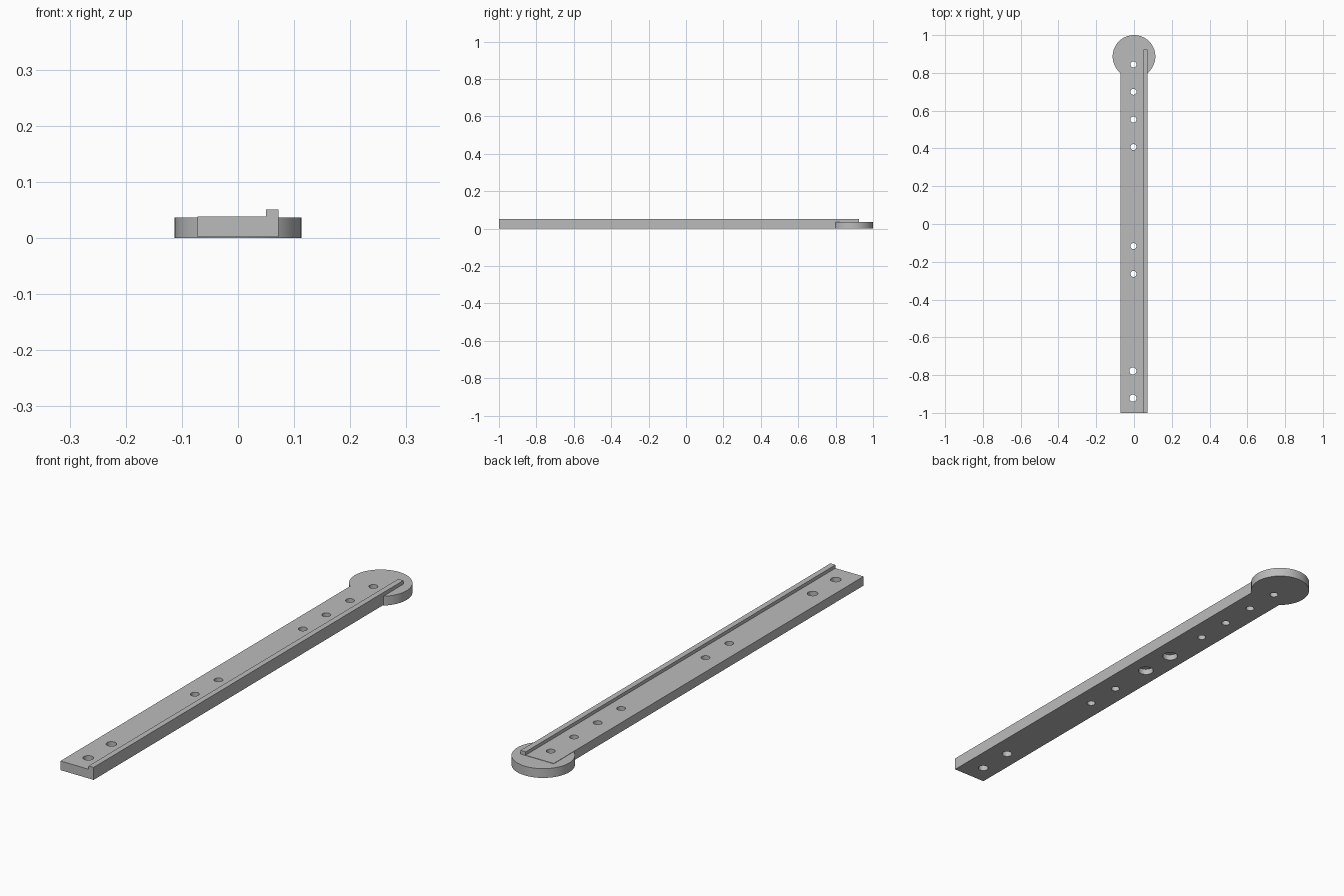
import bpy, bmesh
from mathutils import Matrix

cube = bpy.data.objects.get("Cube")
if cube:
    bpy.data.objects.remove(cube, do_unlink=True)

GREY = (0.5, 0.5, 0.5, 1)
grey = bpy.data.materials.new("plain grey")
grey.use_nodes = True
grey.diffuse_color = GREY
grey.node_tree.nodes["Principled BSDF"].inputs["Base Color"].default_value = GREY


def make_object(name, bm):
    mesh = bpy.data.meshes.new(name)
    bmesh.ops.recalc_face_normals(bm, faces=bm.faces)
    bm.to_mesh(mesh)
    bm.free()
    mesh.materials.append(grey)
    ob = bpy.data.objects.new(name, mesh)
    bpy.context.collection.objects.link(ob)
    return ob


def add_cylinder(bm, x, y, radius, z0, z1, sides):
    bmesh.ops.create_cone(bm, cap_ends=True, segments=sides, radius1=radius, radius2=radius,
                          depth=z1 - z0, matrix=Matrix.Translation((x, y, (z0 + z1) / 2)))


# Bar with its raised edge rail, extruded from one L-shaped end profile
BACK = 0.925
profile = [(-0.072, 0.002), (0.072, 0.002), (0.072, 0.051),
           (0.05, 0.051), (0.05, 0.038), (-0.072, 0.038)]
bm = bmesh.new()
end = bm.faces.new([bm.verts.new((x, -1, z)) for x, z in profile])
ext = bmesh.ops.extrude_face_region(bm, geom=[end], use_keep_orig=True)
bmesh.ops.translate(bm, vec=(0, 1 + BACK, 0),
                    verts=[g for g in ext["geom"] if isinstance(g, bmesh.types.BMVert)])
bar = make_object("railed_bar", bm)

# Round end pad
bm = bmesh.new()
add_cylinder(bm, 0, 0.887, 0.113, 0, 0.0365, 96)
pad = make_object("round_end_pad", bm)

# Drill: through holes, wider front holes and two blind pockets underneath
bm = bmesh.new()
for y in (0.845, 0.70, 0.553, 0.407, -0.117, -0.264):
    add_cylinder(bm, -0.003, y, 0.016, -0.1, 0.1, 32)
for y in (-0.778, -0.922):
    add_cylinder(bm, -0.006, y, 0.019, -0.1, 0.1, 32)
for y in (0.068, 0.215):
    add_cylinder(bm, -0.003, y, 0.029, -0.1, 0.025, 32)
drill = make_object("hole_cutter", bm)
drill.hide_render = True

# Cut the holes, then shade the round walls smooth
for ob in (bar, pad):
    mod = ob.modifiers.new("holes", 'BOOLEAN')
    mod.operation = 'DIFFERENCE'
    mod.solver = 'EXACT'
    mod.object = drill
    bpy.ops.object.select_all(action='DESELECT')
    ob.select_set(True)
    bpy.context.view_layer.objects.active = ob
    bpy.ops.object.modifier_apply(modifier=mod.name)
    bpy.ops.object.shade_smooth_by_angle()
bpy.data.objects.remove(drill, do_unlink=True)
